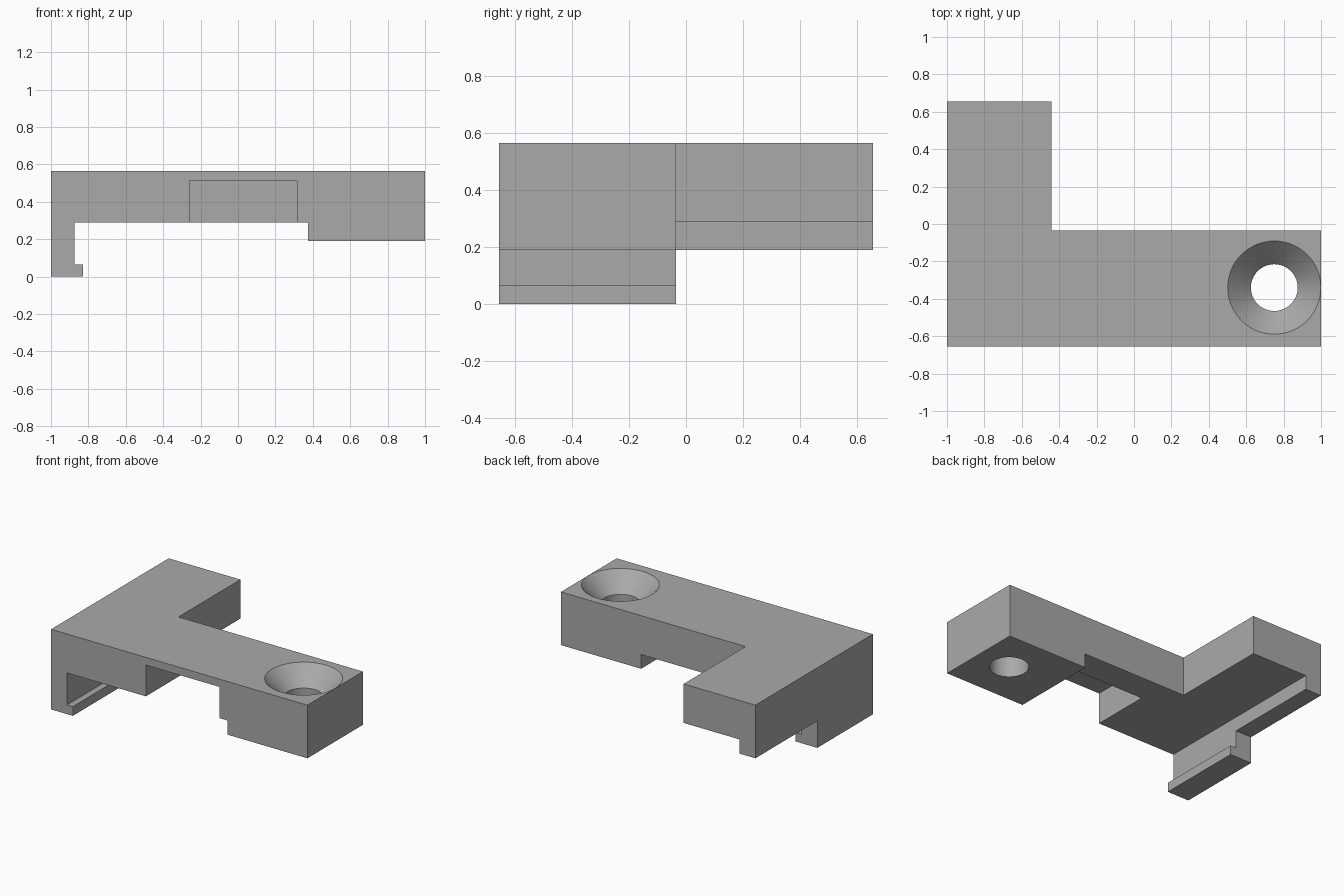
import bpy
import bmesh
import math

cube = bpy.data.objects.get("Cube")
if cube:
    bpy.data.objects.remove(cube, do_unlink=True)

# Single grey material
grey = bpy.data.materials.new("plain_grey")
grey.use_nodes = True
colour = (0.4, 0.4, 0.4, 1)
grey.diffuse_color = colour
grey.node_tree.nodes["Principled BSDF"].inputs["Base Color"].default_value = colour


def make_object(name, bm):
    bmesh.ops.recalc_face_normals(bm, faces=bm.faces)
    mesh = bpy.data.meshes.new(name)
    bm.to_mesh(mesh)
    bm.free()
    mesh.materials.append(grey)
    obj = bpy.data.objects.new(name, mesh)
    bpy.context.collection.objects.link(obj)
    return obj


def prism(name, profile, y0, y1):
    """Extrude an x-z profile along y."""
    bm = bmesh.new()
    face = bm.faces.new([bm.verts.new((x, y0, z)) for x, z in profile])
    side = bmesh.ops.extrude_face_region(bm, geom=[face])["geom"]
    verts = [v for v in side if isinstance(v, bmesh.types.BMVert)]
    bmesh.ops.translate(bm, verts=verts, vec=(0, y1 - y0, 0))
    return make_object(name, bm)


def revolve(name, profile, centre, steps=64):
    """Spin an r-z profile, starting and ending on the axis, about z."""
    bm = bmesh.new()
    verts = [bm.verts.new((centre[0] + r, centre[1], z)) for r, z in profile]
    edges = [bm.edges.new(pair) for pair in zip(verts, verts[1:])]
    bmesh.ops.spin(bm, geom=verts + edges, cent=(*centre, 0), axis=(0, 0, 1),
                   angle=math.tau, steps=steps)
    bmesh.ops.remove_doubles(bm, verts=bm.verts, dist=0.0001)
    return make_object(name, bm)


def combine(target, tool, operation):
    """Apply a boolean and discard the tool."""
    mod = target.modifiers.new(operation.title(), "BOOLEAN")
    mod.operation = operation
    mod.solver = "EXACT"
    mod.object = tool
    bpy.context.view_layer.objects.active = target
    bpy.ops.object.modifier_apply(modifier=mod.name)
    bpy.data.objects.remove(tool, do_unlink=True)


TOP, UNDER, STEP = 0.565, 0.29, 0.19
FRONT, INNER, BACK = -0.655, -0.035, 0.655

# Front bar with the hook on one end and the thick screw block on the other
bracket = prism("bracket", [
    (-1, 0), (-0.83, 0), (-0.83, 0.065), (-0.875, 0.065), (-0.875, UNDER),
    (0.375, UNDER), (0.375, STEP), (1, STEP), (1, TOP), (-1, TOP)], FRONT, INNER)

# Rear arm with a shallow rim along its outer edge
rear_arm = prism("rear_arm", [
    (-1, STEP), (-0.875, STEP), (-0.875, UNDER), (-0.44, UNDER),
    (-0.44, TOP), (-1, TOP)], INNER, BACK)
combine(bracket, rear_arm, "UNION")

# Pocket open at the front and underneath
pocket = prism("pocket_cutter", [
    (-0.26, 0.1), (0.315, 0.1), (0.315, 0.51), (-0.26, 0.51)], FRONT - 0.1, -0.235)
combine(bracket, pocket, "DIFFERENCE")

# Countersunk screw hole
screw_hole = revolve("screw_hole_cutter", [
    (0, 0.1), (0.125, 0.1), (0.125, TOP - 0.125), (0.249, TOP),
    (0.249, TOP + 0.1), (0, TOP + 0.1)], (0.75, -0.34))
combine(bracket, screw_hole, "DIFFERENCE")

# Smooth the round hole while keeping the edges crisp
bpy.ops.object.select_all(action="DESELECT")
bracket.select_set(True)
bpy.context.view_layer.objects.active = bracket
bpy.ops.object.shade_smooth_by_angle(angle=math.radians(30))
